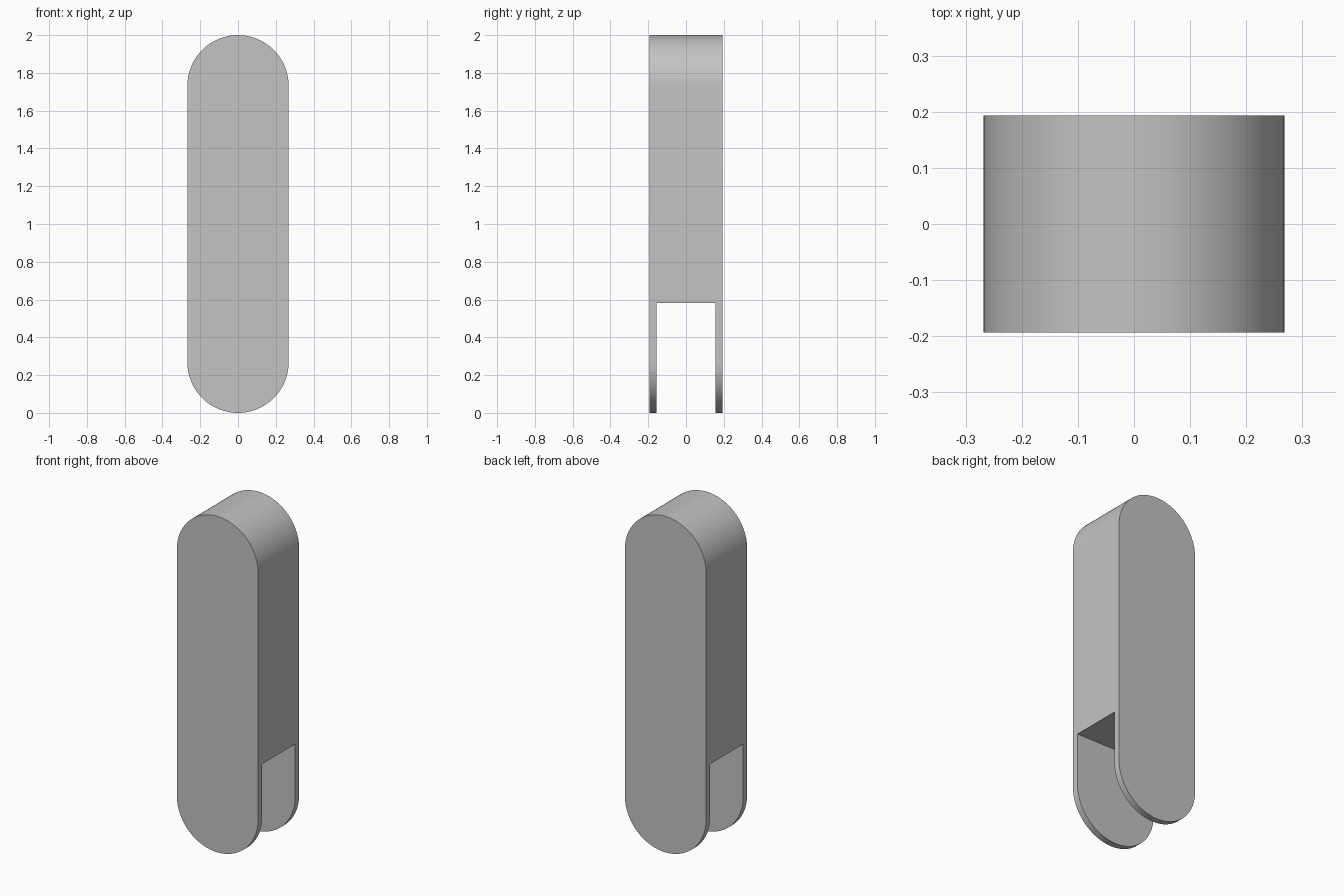
import bpy, bmesh
from math import cos, sin, pi, radians

if "Cube" in bpy.data.objects:
    bpy.data.objects.remove(bpy.data.objects["Cube"])

HEIGHT, RADIUS, HALF_DEPTH = 2.0, 0.268, 0.193
SLOT_TOP, SLOT_HALF = 0.583, 0.155
ARC_STEPS = 48

# Plain grey material
grey = bpy.data.materials.new("plain_grey")
grey.use_nodes = True
colour = (0.55, 0.55, 0.55, 1)
grey.diffuse_color = colour
grey.node_tree.nodes["Principled BSDF"].inputs["Base Color"].default_value = colour


def extrude_profile(name, points, half_depth):
    """Extrude an x-z outline symmetrically along y."""
    bm = bmesh.new()
    face = bm.faces.new([bm.verts.new((x, -half_depth, z)) for x, z in points])
    result = bmesh.ops.extrude_face_region(bm, geom=[face])
    verts = [v for v in result["geom"] if isinstance(v, bmesh.types.BMVert)]
    bmesh.ops.translate(bm, verts=verts, vec=(0, 2 * half_depth, 0))
    bmesh.ops.recalc_face_normals(bm, faces=bm.faces)
    mesh = bpy.data.meshes.new(name)
    bm.to_mesh(mesh)
    bm.free()
    mesh.materials.append(grey)
    obj = bpy.data.objects.new(name, mesh)
    bpy.context.collection.objects.link(obj)
    return obj


# Body: rounded-end bar
outline = []
for centre, start in ((HEIGHT - RADIUS, 0), (RADIUS, pi)):
    for i in range(ARC_STEPS + 1):
        a = start + pi * i / ARC_STEPS
        outline.append((RADIUS * cos(a), centre + RADIUS * sin(a)))
body = extrude_profile("forked_bar", outline, HALF_DEPTH)

# Slot through the lower end, leaving two thin cheeks
cutter = extrude_profile(
    "slot_cutter", [(-1, -1), (1, -1), (1, SLOT_TOP), (-1, SLOT_TOP)], SLOT_HALF)
cutter.hide_render = True
slot = body.modifiers.new("slot", "BOOLEAN")
slot.operation = "DIFFERENCE"
slot.solver = "EXACT"
slot.object = cutter

bpy.ops.object.select_all(action="DESELECT")
body.select_set(True)
bpy.context.view_layer.objects.active = body
bpy.ops.object.modifier_apply(modifier="slot")
bpy.data.objects.remove(cutter)
bpy.ops.object.shade_smooth_by_angle(angle=radians(30))
